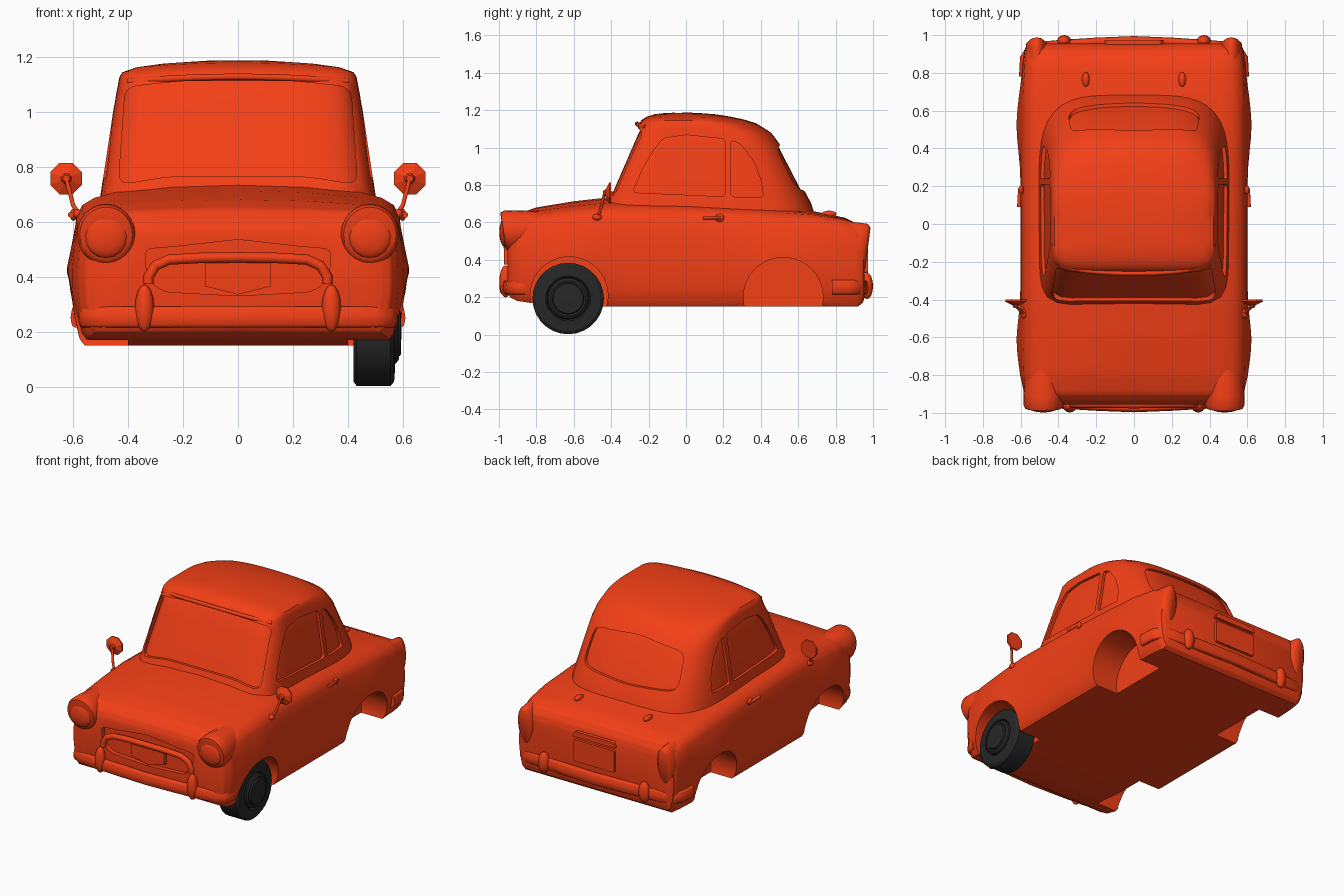
import bpy, bmesh, math
from mathutils import Vector

if "Cube" in bpy.data.objects:
    bpy.data.objects.remove(bpy.data.objects["Cube"])


def material(name, rgb):
    m = bpy.data.materials.new(name)
    m.diffuse_color = (*rgb, 1)
    m.use_nodes = True
    m.node_tree.nodes["Principled BSDF"].inputs["Base Color"].default_value = m.diffuse_color
    return m


RED = material("red_paint", (0.9, 0.05, 0.008))
BLACK = material("black_rubber", (0.02, 0.02, 0.02))


def smooth(ob, angle=35):
    bpy.ops.object.select_all(action='DESELECT')
    ob.select_set(True)
    bpy.context.view_layer.objects.active = ob
    bpy.ops.object.shade_smooth_by_angle(angle=math.radians(angle))


def loft(name, rings, mat=RED, angle=35):
    """Skin closed rings of equal length and cap both ends."""
    bm = bmesh.new()
    vs = [[bm.verts.new(p) for p in r] for r in rings]
    n = len(vs[0])
    for a, b in zip(vs, vs[1:]):
        for i in range(n):
            bm.faces.new((a[i], a[(i + 1) % n], b[(i + 1) % n], b[i]))
    bm.faces.new(vs[0])
    bm.faces.new(vs[-1])
    bmesh.ops.recalc_face_normals(bm, faces=bm.faces)
    me = bpy.data.meshes.new(name)
    bm.to_mesh(me)
    bm.free()
    me.materials.append(mat)
    ob = bpy.data.objects.new(name, me)
    bpy.context.collection.objects.link(ob)
    if angle:
        smooth(ob, angle)
    return ob


def rounded(pts, r, n=4):
    out = []
    for i, p in enumerate(pts):
        p, a, b = Vector(p), Vector(pts[i - 1]), Vector(pts[(i + 1) % len(pts)])
        p0 = p + (a - p).normalized() * min(r, (a - p).length * .45)
        p1 = p + (b - p).normalized() * min(r, (b - p).length * .45)
        for k in range(n + 1):
            t = k / n
            out.append(p0 * (1 - t) ** 2 + p * 2 * t * (1 - t) + p1 * t * t)
    return out


def prism(name, pts, axis, a, b, angle=0):
    put = (lambda d, p: (d, p[0], p[1])) if axis == 'x' else (lambda d, p: (p[0], d, p[1]))
    return loft(name, [[put(d, p) for p in pts] for d in (a, b)], angle=angle)


def cut(ob, cutters):
    bpy.context.view_layer.objects.active = ob
    for c in cutters:
        m = ob.modifiers.new("cut", 'BOOLEAN')
        m.operation, m.solver, m.object = 'DIFFERENCE', 'EXACT', c
        bpy.ops.object.modifier_apply(modifier=m.name)
        bpy.data.objects.remove(c)
    smooth(ob)


def circle(r, n=32):
    return [(r * math.cos(2 * math.pi * i / n), r * math.sin(2 * math.pi * i / n)) for i in range(n)]


def tube(name, pts, r, closed=False):
    cu = bpy.data.curves.new(name, 'CURVE')
    cu.dimensions, cu.bevel_depth, cu.bevel_resolution = '3D', r, 3
    cu.use_fill_caps = True
    sp = cu.splines.new('POLY')
    sp.points.add(len(pts) - 1)
    for q, p in zip(sp.points, pts):
        q.co = (*p, 1)
    sp.use_cyclic_u = closed
    cu.materials.append(RED)
    ob = bpy.data.objects.new(name, cu)
    bpy.context.collection.objects.link(ob)


def ball(name, loc, scale, n=16):
    bpy.ops.mesh.primitive_uv_sphere_add(segments=n, ring_count=max(8, n // 2), location=loc)
    ob = bpy.context.object
    ob.name, ob.scale = name, scale
    ob.data.materials.append(RED)
    smooth(ob, 50)
    return ob


# Lower body: y, half width, centre top, shoulder, bottom
stations = [(-.955, .52, .57, .555, .22), (-.94, .555, .605, .59, .20), (-.90, .58, .645, .63, .18),
            (-.80, .595, .68, .65, .165), (-.6, .60, .713, .67, .15), (-.4, .60, .735, .687, .15),
            (0, .60, .73, .68, .15), (.4, .60, .70, .66, .15), (.68, .60, .66, .64, .15),
            (.85, .59, .625, .615, .15), (.92, .58, .59, .59, .15), (.945, .57, .55, .55, .17),
            (.955, .55, .51, .51, .2)]


def body_ring(y, w, zc, zs, zb):
    flare = .022 * sum(math.exp(-((y - c) / .17) ** 2) for c in (-.63, .52))
    half = [(.4 * w, zc - .15 * (zc - zs)), (.75 * w, zc - .6 * (zc - zs)), (.87 * w, zs)]
    for fx, t, k in [(.945, .05, 0), (.98, .13, 0), (.995, .3, .4), (1, .45, 1), (1, .6, 1),
                     (.985, .8, .7), (.96, .95, .2), (.93, 1, 0)]:
        half.append((fx * w + k * flare, zs + (zb - zs) * t))
    left = [(-x, z) for x, z in reversed(half)]
    return [(x, y, z) for x, z in [(0, zc)] + half + [(0, zb)] + left]


rings = []
for a, b in zip(stations, stations[1:]):
    for k in range(4):
        rings.append(body_ring(*[p + (q - p) * k / 4 for p, q in zip(a, b)]))
rings.append(body_ring(*stations[-1]))
body = loft("body", rings, angle=0)

# Wheel wells and grille opening
wells = [prism("well", [(y + p, z + q) for p, q in circle(r, 40)], 'x', *xs)
         for y, z, r in ((-.625, .208, .208), (.52, .2, .213)) for xs in ((.4, .8), (-.8, -.4))]
mouth = rounded([(-.34, .50), (-.22, .51), (0, .535), (.22, .51), (.34, .50), (.33, .39),
                 (.27, .345), (0, .33), (-.27, .345), (-.33, .39)], .03)
cut(body, wells + [prism("mouth", mouth, 'y', -1.1, -.925)])

# Cabin: z, front y, rear y, half width
levels = [(.60, -.475, .70, .512), (.70, -.435, .67, .50), (.85, -.37, .592, .477), (1.0, -.305, .515, .455),
          (1.08, -.27, .455, .443), (1.13, -.25, .375, .435), (1.15, -.235, .31, .431), (1.165, -.21, .24, .42),
          (1.178, -.17, .16, .37), (1.184, -.12, .08, .27), (1.187, -.06, .02, .12)]


def cabin_ring(z, yf, yr, w, inset):
    mid, pts = (yf + yr) / 2, []
    for i in range(72):
        t = 2 * math.pi * i / 72
        c, s = math.cos(t), math.sin(t)
        e = 4 if s > 0 else 8
        r = (abs(c) ** e + abs(s) ** e) ** (-1 / e)
        x, y = c * r * (w - inset), mid + s * r * ((yr - yf) / 2 - inset)
        crown = .12 * min(1, max(0, (z - 1) / .13))
        pts.append((x, y, z - crown * x * x - (inset if z > 1.1 else 0)))
    return pts


cabin = loft("cabin", [cabin_ring(*l, 0) for l in levels], angle=0)
loft("window_glass", [cabin_ring(*l, .018) for l in levels])
side = rounded([(-.285, .76), (-.23, .89), (-.17, .99), (-.12, 1.05), (.0, 1.068), (.21, 1.045), (.21, .738)], .025)
vent = rounded([(.24, .737), (.24, 1.04), (.29, 1.02), (.36, .93), (.40, .83), (.415, .735)], .02)
shield = rounded([(-.435, .735), (-.41, 1.09), (-.2, 1.112), (.2, 1.112), (.41, 1.09), (.435, .735),
                  (.25, .765), (-.25, .765)], .045)
rear = rounded([(-.35, .78), (-.33, 1.0), (0, 1.03), (.33, 1.0), (.35, .78), (0, .755)], .06)
cut(cabin, [prism("side", side, 'x', -1, 1), prism("vent", vent, 'x', -1, 1),
            prism("front", shield, 'y', -.7, -.15), prism("back", rear, 'y', .3, .9)])

# Roof lip over the windshield
tube("windshield_lip", [(x, -.262 + .15 * x * x + .9 * x ** 4, 1.127 - .11 * x * x)
                        for x in [k * .04 for k in range(-10, 11)]], .012)


def pod(name, x, rows, shear, zref):
    """Rounded fender end swept along y; rows are y, x radius, z radius, z centre."""
    loft(name, [[(x + rx * p, y + shear * (zc + rz * q - zref), zc + rz * q) for p, q in circle(1, 24)]
                for y, rx, rz, zc in rows], angle=50)


def sweep(name, path, section):
    """Bumper bar: section (outward, z) carried along a horizontal path."""
    rows = []
    for i, p in enumerate(path):
        d = Vector(path[min(i + 1, len(path) - 1)]) - Vector(path[max(i - 1, 0)])
        n = Vector((d.y, -d.x)).normalized()
        rows.append([(p[0] + n.x * o, p[1] + n.y * o, z) for o, z in section])
    loft(name, rows, angle=50)


def bar_path(half):
    return [(-x, y) for x, y in reversed(half)] + [(0, half[0][1] - .008)] + half


# Bumpers with guards
bar = rounded([(-.02, .215), (.012, .215), (.02, .25), (.012, .292), (-.02, .292)], .012, 3)
front_path = bar_path([(.2, -.97), (.4, -.958), (.5, -.945), (.545, -.925), (.56, -.89), (.563, -.86)])
sweep("front_bumper", front_path, bar)
back_path = bar_path([(.2, -.968), (.4, -.955), (.51, -.945), (.56, -.92), (.585, -.88), (.59, -.78)])
sweep("rear_bumper", [(-x, -y) for x, y in back_path], bar)

for s, tag in ((1, "right"), (-1, "left")):
    ball(tag + "_front_guard", (s * .34, -.965, .285), (.035, .033, .086))
    ball(tag + "_rear_guard", (s * .37, .968, .26), (.038, .032, .07))
    # Front fender with headlight, rear fender fin
    pod(tag + "_headlight_pod", s * .48, [(-.62, .05, .04, .61), (-.78, .09, .085, .575), (-.9, .105, .11, .555),
        (-.955, .106, .11, .553), (-.975, .096, .1, .553), (-.978, .08, .085, .553)], -.15, .55)
    ball(tag + "_headlight", (s * .48, -.968, .548), (.08, .03, .08), 16)
    pod(tag + "_rear_fin", s * .515, [(.6, .03, .06, .55), (.8, .06, .12, .49), (.92, .06, .135, .462),
        (.955, .055, .13, .462), (.972, .035, .11, .462)], .13, .46)
    # Mirror, stalk, door handle, trunk hinge
    tube(tag + "_mirror_stalk", [(s * .58, -.475, .63), (s * .6, -.46, .66), (s * .625, -.435, .757)], .008)
    disc = [[(s * .625 + p, y, .757 + q) for p, q in
             [(r * math.cos(math.pi * (k + .5) / 4), r * math.sin(math.pi * (k + .5) / 4)) for k in range(8)]]
            for r, y in ((.012, -.445), (.02, -.43), (.062, -.41), (.06, -.4))]
    loft(tag + "_mirror", disc, angle=20)
    ball(tag + "_stalk_foot", (s * .583, -.475, .628), (.018, .025, .018), 12)
    tube(tag + "_door_handle", [(s * .585, .18, .625), (s * .606, .18, .625), (s * .608, .09, .625)], .011)
    ball(tag + "_handle_button", (s * .598, .18, .625), (.014, .024, .022), 12)
    ball(tag + "_trunk_hinge", (s * .255, .765, .645), (.02, .04, .018), 12)

# Grille ring and centre shield
half = [(.14, .468), (.25, .462), (.3, .44), (.325, .40), (.325, .375)]
tube("grille_bar", [(-x, -.955, z) for x, z in reversed(half)] + [(0, -.958, .47)]
     + [(x, -.955, z) for x, z in half], .019)
prism("grille_shield", [(-.12, .46), (.12, .46), (.12, .365), (0, .335), (-.12, .365)], 'y', -.95, -.92)

# Rear plate and plate lamp
prism("rear_plate", rounded([(-.15, .33), (.15, .33), (.15, .475), (-.15, .475)], .012), 'y', .93, .972)
prism("plate_lamp", rounded([(-.16, .495), (.16, .495), (.14, .53), (-.14, .53)], .01), 'y', .92, .975)

# The single fitted wheel
profile = [(.42, .10), (.42, .175), (.432, .191), (.555, .191), (.568, .175), (.572, .12), (.56, .112),
           (.575, .108), (.585, .095), (.582, .085), (.592, .08), (.594, .02)]
loft("front_right_wheel", [[(x, -.63 + p, .193 + q) for p, q in circle(r, 28)] for x, r in profile], BLACK)
